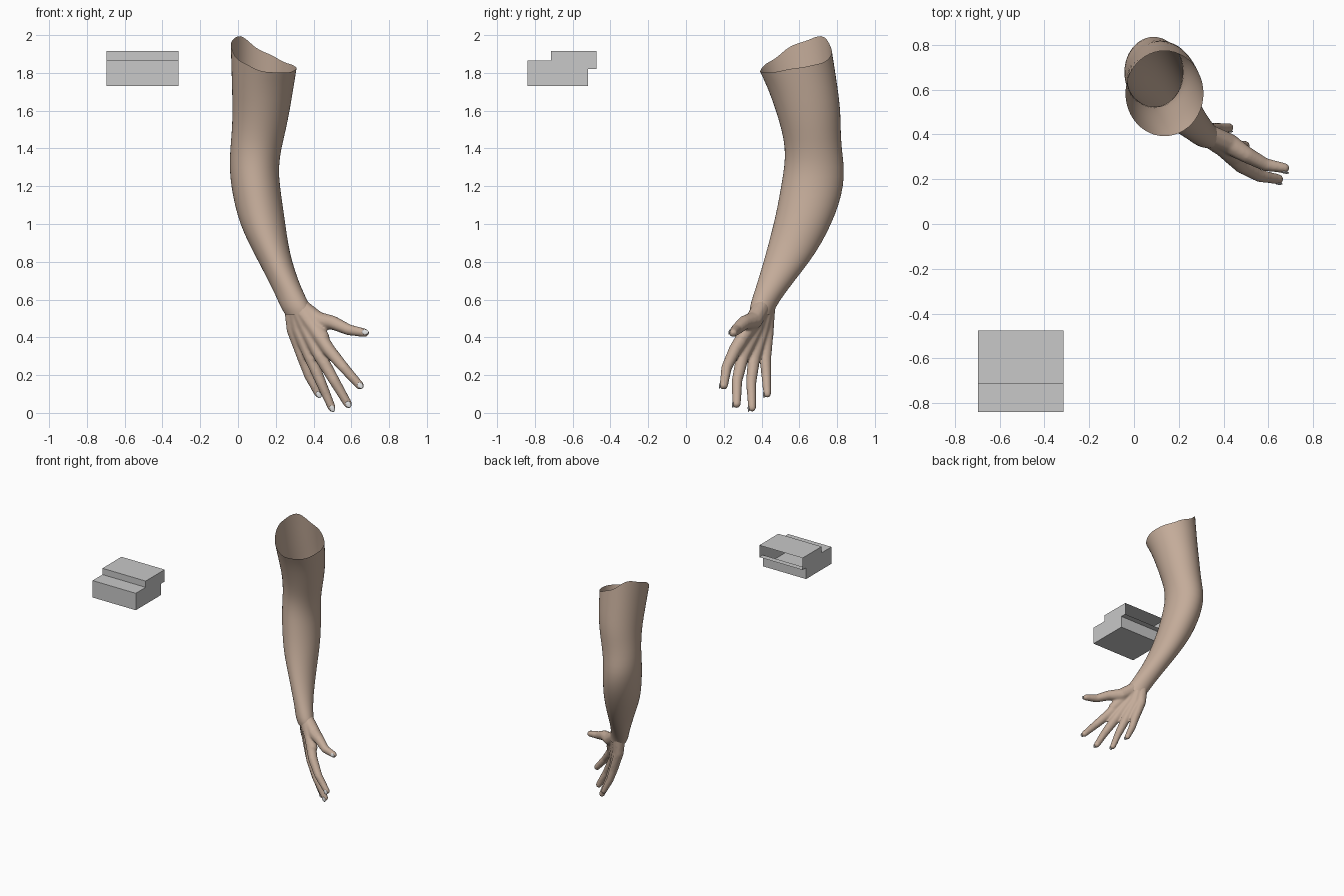
import bpy, bmesh, math
from mathutils import Vector

if "Cube" in bpy.data.objects:
    bpy.data.objects.remove(bpy.data.objects["Cube"])


def material(name, rgb):
    m = bpy.data.materials.new(name)
    m.diffuse_color = (*rgb, 1)
    m.use_nodes = True
    m.node_tree.nodes["Principled BSDF"].inputs["Base Color"].default_value = m.diffuse_color
    return m


SKIN = material("skin", (0.55, 0.41, 0.32))
NAIL = material("nail", (0.72, 0.72, 0.72))
GREY = material("grey", (0.58, 0.58, 0.58))


def make_object(name, bm, mat, smooth=True):
    mesh = bpy.data.meshes.new(name)
    bm.to_mesh(mesh)
    bm.free()
    mesh.materials.append(mat)
    for p in mesh.polygons:
        p.use_smooth = smooth
    ob = bpy.data.objects.new(name, mesh)
    bpy.context.collection.objects.link(ob)
    return ob


# Arm: open tube lofted through oval rings (z, x0, x1, y0, y1, skew)
RINGS = [
    (1.88, -0.04, 0.312, 0.39, 0.775, 0),
    (1.72, -0.033, 0.295, 0.432, 0.805, 0),
    (1.60, -0.03, 0.275, 0.475, 0.82, 0),
    (1.50, -0.033, 0.255, 0.505, 0.82, 0),
    (1.40, -0.042, 0.230, 0.525, 0.825, 0),
    (1.30, -0.047, 0.215, 0.52, 0.84, 0),
    (1.20, -0.037, 0.223, 0.502, 0.835, 0),
    (1.10, -0.018, 0.237, 0.485, 0.81, 0),
    (1.00, 0.010, 0.252, 0.463, 0.77, 0),
    (0.90, 0.055, 0.265, 0.437, 0.72, -0.05),
    (0.80, 0.108, 0.287, 0.41, 0.655, -0.12),
    (0.70, 0.160, 0.320, 0.38, 0.575, -0.2),
    (0.62, 0.200, 0.355, 0.355, 0.515, -0.3),
    (0.56, 0.225, 0.385, 0.335, 0.475, -0.3),
    (0.52, 0.250, 0.390, 0.340, 0.46, -0.3),
]
# Rim heights every 45 degrees, starting at +x
RIM = [1.825, 1.85, 1.91, 2.0, 1.955, 1.86, 1.805, 1.80]
SIDES = 24


def rim_height(j):
    f = j * 8 / SIDES
    i, t = int(f), f % 1
    t = t * t * (3 - 2 * t)
    return RIM[i % 8] * (1 - t) + RIM[(i + 1) % 8] * t


bm = bmesh.new()
rows = []
for i, (z, x0, x1, y0, y1, k) in enumerate(RINGS):
    row = []
    for j in range(SIDES):
        a = math.tau * j / SIDES
        row.append(bm.verts.new(((x0 + x1) / 2 + (x1 - x0) / 2 * math.cos(a),
                                 (y0 + y1) / 2 + (y1 - y0) / 2 * math.sin(a + k),
                                 rim_height(j) if i == 0 else z)))
    rows.append(row)
for up, low in zip(rows, rows[1:]):
    for j in range(SIDES):
        n = (j + 1) % SIDES
        bm.faces.new((up[j], low[j], low[n], up[n]))
arm = make_object("arm", bm, SKIN)
arm.modifiers.new("rounding", 'SUBSURF').levels = 1
arm.modifiers["rounding"].render_levels = 1

# Hand: chains of (x, y, z, radius) from wrist to tip, fused into one skin
CHAINS = {
    "little": [(.285, .43, .58, .045), (.292, .43, .44, .036), (.345, .42, .29, .032),
               (.375, .425, .20, .027), (.425, .43, .10, .021)],
    "ring": [(.30, .42, .58, .052), (.325, .40, .44, .04), (.385, .36, .29, .034),
             (.44, .345, .16, .028), (.497, .35, .027, .022)],
    "middle": [(.305, .41, .58, .052), (.36, .37, .45, .04), (.435, .30, .30, .035),
               (.51, .27, .17, .029), (.582, .268, .047, .023)],
    "index": [(.31, .405, .58, .048), (.395, .34, .46, .04), (.48, .26, .335, .035),
              (.56, .215, .24, .029), (.645, .20, .145, .023)],
    "thumb": [(.33, .40, .56, .048), (.42, .36, .49, .048), (.50, .31, .478, .038),
              (.585, .265, .44, .03), (.672, .25, .424, .023)],
    "web": [(.40, .35, .47, .04), (.45, .30, .40, .036)],
}


def add_limb(bm, a, b):
    """Tapered rounded link: hull around a ball at each end."""
    part = bmesh.new()
    for p in (a, b):
        ball = bmesh.ops.create_icosphere(part, subdivisions=2, radius=p[3])["verts"]
        bmesh.ops.translate(part, verts=ball, vec=p[:3])
    hull = bmesh.ops.convex_hull(part, input=part.verts[:])
    inner = [g for g in hull["geom_interior"] if isinstance(g, bmesh.types.BMVert)]
    bmesh.ops.delete(part, geom=inner, context='VERTS')
    bmesh.ops.recalc_face_normals(part, faces=part.faces[:])
    tmp = bpy.data.meshes.new("link")
    part.to_mesh(tmp)
    part.free()
    bm.from_mesh(tmp)
    bpy.data.meshes.remove(tmp)


bm = bmesh.new()
for chain in CHAINS.values():
    for a, b in zip(chain, chain[1:]):
        add_limb(bm, a, b)
hand = make_object("hand", bm, SKIN)
fuse = hand.modifiers.new("fuse", 'REMESH')
fuse.mode = 'VOXEL'
fuse.voxel_size = 0.007
fuse.use_smooth_shade = True
soft = hand.modifiers.new("soften", 'SMOOTH')
soft.factor = 0.5
soft.iterations = 8

# Nails: thin oval plates on the outer side of each tip
for name, chain in CHAINS.items():
    if name == "web":
        continue
    tip, prev = Vector(chain[-1][:3]), Vector(chain[-2][:3])
    along = (tip - prev).normalized()
    out = Vector((-0.1, -1, 0.25))
    out = (out - along * out.dot(along)).normalized()
    side = out.cross(along)
    r = chain[-1][3]
    centre = tip + along * 0.004 + out * (r - 0.003)
    bm = bmesh.new()
    bmesh.ops.create_uvsphere(bm, u_segments=16, v_segments=8, radius=1)
    for v in bm.verts:
        v.co = (centre + along * v.co.x * 0.019 + side * v.co.y * r * 0.62
                + out * v.co.z * 0.0045)
    bmesh.ops.recalc_face_normals(bm, faces=bm.faces[:])
    make_object(name + "_nail", bm, NAIL)

# Stepped block: side profile (y, z) stretched along x, upper back left open
PROFILE = [(-.84, 1.73), (-.52, 1.73), (-.52, 1.82), (-.475, 1.82),
           (-.475, 1.915), (-.715, 1.915), (-.715, 1.865), (-.84, 1.865)]
bm = bmesh.new()
left = [bm.verts.new((-0.697, y, z)) for y, z in PROFILE]
right = [bm.verts.new((-0.315, y, z)) for y, z in PROFILE]
bm.faces.new(left[::-1])
bm.faces.new(right)
for i in range(8):
    n = (i + 1) % 8
    if i != 3:
        bm.faces.new((left[i], left[n], right[n], right[i]))
bmesh.ops.recalc_face_normals(bm, faces=bm.faces[:])
make_object("stepped_block", bm, GREY, smooth=False)
